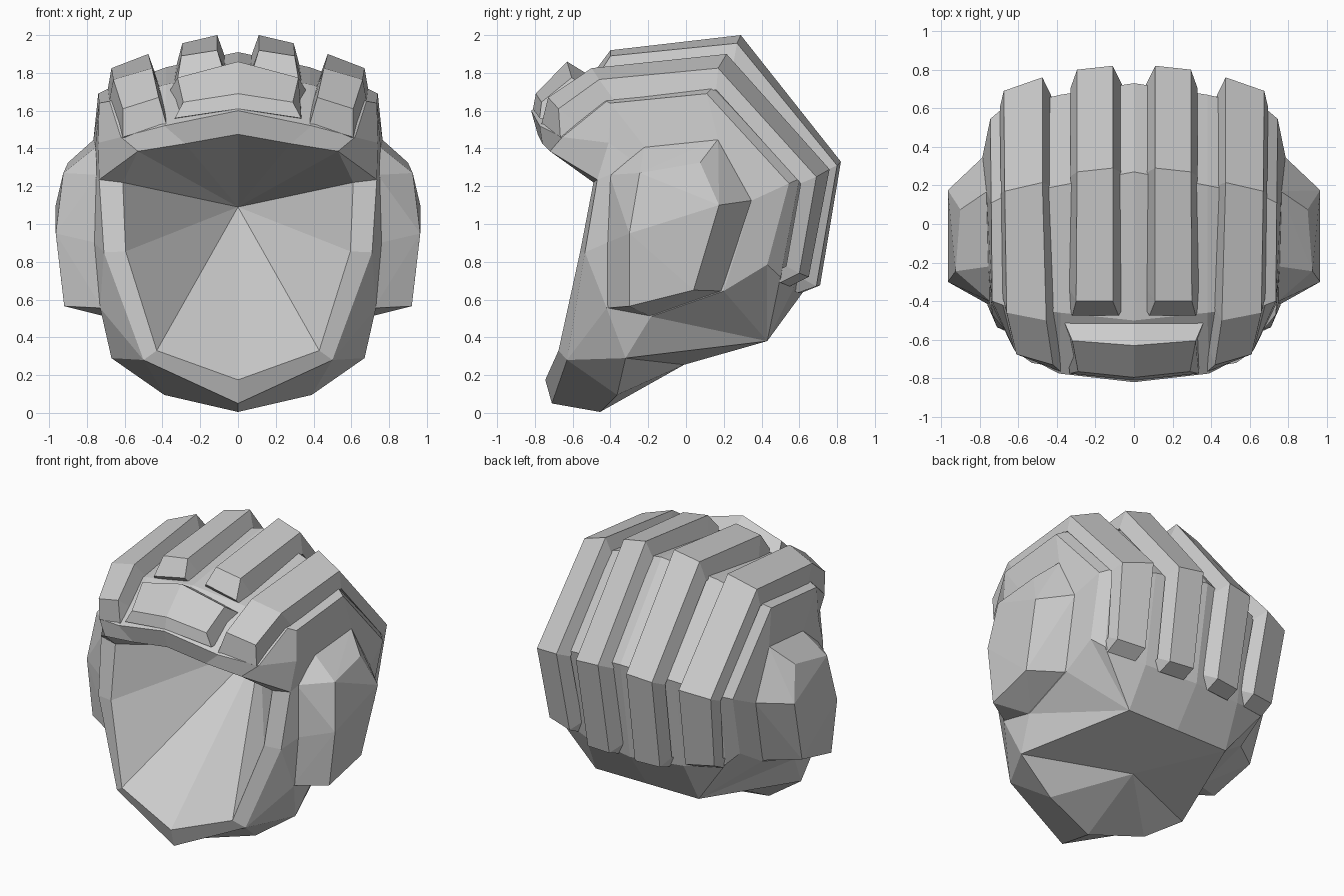
import bpy, bmesh
from mathutils import Vector

cube = bpy.data.objects.get("Cube")
if cube:
    bpy.data.objects.remove(cube, do_unlink=True)

grey = bpy.data.materials.new("plain grey")
grey.use_nodes = True
grey.diffuse_color = (0.6, 0.6, 0.6, 1)
grey.node_tree.nodes["Principled BSDF"].inputs["Base Color"].default_value = (0.6, 0.6, 0.6, 1)


def finish(name, bm):
    """Weld, orient and link one flat-shaded part."""
    bmesh.ops.remove_doubles(bm, verts=bm.verts, dist=0.0005)
    bmesh.ops.recalc_face_normals(bm, faces=bm.faces)
    mesh = bpy.data.meshes.new(name)
    bm.to_mesh(mesh)
    bm.free()
    mesh.materials.append(grey)
    obj = bpy.data.objects.new(name, mesh)
    bpy.context.collection.objects.link(obj)
    return obj


def build(name, points, faces, sides=(1, -1)):
    """Make a part from named points and faces, once for each side."""
    bm = bmesh.new()
    for side in sides:
        verts = {key: bm.verts.new((p[0] * side, p[1], p[2])) for key, p in points.items()}
        for face in faces:
            bm.faces.new([verts[key] for key in face])
    return finish(name, bm)


def columns(**named):
    """Name the points of each column: a0, a1, a2 ..."""
    return {key + str(i): p for key, col in named.items() for i, p in enumerate(col)}


def strip(first, second, count):
    """Quads between two neighbouring columns."""
    return [[first + str(i), second + str(i), second + str(i + 1), first + str(i + 1)]
            for i in range(count - 1)]


# Shell columns run over the head from brow to nape, from the middle outward
shell = columns(
    a=[(0, -.785, 1.475), (0, -.82, 1.6), (0, -.5, 1.8), (0, .27, 1.91), (0, .73, 1.33), (0, .62, .64)],
    b=[(.28, -.76, 1.425), (.39, -.775, 1.52), (.38, -.46, 1.74), (.38, .2, 1.83), (.38, .67, 1.29), (.38, .57, .66)],
    c=[(.53, -.72, 1.385), (.62, -.655, 1.46), (.68, -.42, 1.65), (.68, .14, 1.72), (.68, .6, 1.24), (.66, .5, .72)],
    d=[(.735, -.47, 1.235), (.74, -.41, 1.43), (.735, -.4, 1.64), (.74, .11, 1.69), (.745, .545, 1.215), (.72, .43, .785)],
    e=[(.75, -.405, 1.26), (.75, -.3, 1.35), (.755, -.22, 1.41), (.765, .17, 1.45), (.785, .35, 1.125), (.73, .2, .645)])

# Face opening, rim, jaw and underside
shell.update({
    "pit": (0, .25, 1.09),
    "in_temple": (.61, -.49, 1.22), "in_cheek": (.595, -.56, .855),
    "in_jaw": (.43, -.675, .33), "in_chin": (0, -.745, .175),
    "cheek": (.71, -.535, .85), "jaw": (.5, -.63, .28), "chin": (0, -.71, .05),
    "side_cheek": (.76, -.42, .9), "side_low": (.73, -.42, .555), "side_base": (.715, -.185, .51),
    "jaw_back": (.67, -.32, .29), "under_side": (.39, -.365, .095), "under_front": (0, -.455, .005),
    "nape_side": (.4, .43, .38), "nape": (0, .43, .38), "under": (0, -.01, .255)})

faces = [quad for pair in ("ab", "bc", "cd", "de") for quad in strip(*pair, 6)]

# Recessed face: a fan sinking to one deep point
opening = "a0 b0 c0 in_temple in_cheek in_jaw in_chin".split()
faces += [["pit", p, q] for p, q in zip(opening, opening[1:])]
# Underside: a fan around its middle
under = "nape nape_side jaw_back under_side under_front".split()
faces += [["under", p, q] for p, q in zip(under, under[1:])]

faces += [line.split() for line in (
    # rim of the opening
    "c0 d0 in_temple", "in_temple d0 cheek in_cheek", "in_cheek cheek jaw in_jaw", "in_jaw jaw chin in_chin",
    # cheek and jaw
    "d0 e0 side_cheek cheek", "cheek side_cheek side_low", "cheek side_low jaw",
    "jaw side_low jaw_back", "jaw jaw_back under_side", "jaw under_side under_front chin",
    "side_low side_base jaw_back",
    # nape
    "a5 b5 nape_side nape", "b5 c5 nape_side", "c5 d5 nape_side", "d5 e5 nape_side",
    "e5 side_base nape_side", "side_base jaw_back nape_side",
    # wall hidden behind the ear
    "e0 e1 e2 e3 side_cheek", "e3 e4 e5 side_cheek", "e5 side_base side_low side_cheek")]
build("helmet_shell", shell, faces)


# Raised ridges: top edges are given, the foot is sunk into the shell
def ridge(name, inner, outer, flare_in, flare_out, sides):
    heart = Vector((0, .1, 1))

    def foot(p, flare):
        q = heart.lerp(Vector(p), .86)
        return (p[0] + flare, q.y, q.z)

    points = columns(p=[foot(v, -flare_in) for v in inner], q=inner,
                     r=outer, s=[foot(v, flare_out) for v in outer])
    n = len(inner)
    quads = strip("p", "q", n) + strip("q", "r", n) + strip("r", "s", n) + strip("s", "p", n)
    quads += [[k + str(end) for k in "pqrs"] for end in (0, n - 1)]
    build(name, points, quads, sides)


for label, sides in (("left", (1,)), ("right", (-1,))):
    ridge(label + "_inner_ridge",
          [(.08, -.475, 1.82), (.11, -.4, 1.92), (.11, .29, 2), (.11, .82, 1.33), (.1, .71, .675), (.1, .61, .635)],
          [(.32, -.475, 1.77), (.3, -.4, 1.89), (.295, .27, 1.957), (.295, .8, 1.31), (.28, .69, .67), (.28, .59, .635)],
          .05, .035, sides)
    ridge(label + "_outer_ridge",
          [(.38, -.765, 1.53), (.42, -.73, 1.67), (.455, -.5, 1.825), (.475, .215, 1.9), (.475, .76, 1.29),
           (.45, .65, .72), (.45, .55, .67)],
          [(.61, -.665, 1.46), (.61, -.675, 1.61), (.66, -.46, 1.765), (.67, .17, 1.825), (.675, .69, 1.25),
           (.64, .6, .74), (.64, .5, .69)],
          .045, .02, sides)

# Bevelled plate on the brow
plate = columns(
    m=[(0, -.5, 1.78), (0, -.63, 1.86), (0, -.795, 1.69), (0, -.81, 1.61), (0, -.6, 1.6)],
    n=[(.365, -.5, 1.7), (.32, -.605, 1.775), (.29, -.765, 1.645), (.335, -.775, 1.56), (.34, -.58, 1.55)])
build("brow_plate", plate,
      strip("m", "n", 5) + [["m4", "n4", "n0", "m0"], ["n0", "n1", "n2", "n3", "n4"]])

# Ear covers: a faceted block wrapped around outer and base outlines
ear_outer = [(.925, -.245, 1.27), (.9, .075, 1.325), (.965, .175, 1.1), (.93, .04, .65),
             (.92, -.3, .565), (.965, -.3, .95)]
ear_base = [(.74, -.405, 1.26), (.75, -.22, 1.41), (.76, .17, 1.45), (.78, .35, 1.125),
            (.71, .2, .645), (.7, -.185, .51), (.72, -.42, .555), (.75, -.42, .9)]
for label, side in (("left", 1), ("right", -1)):
    bm = bmesh.new()
    for x, y, z in ear_outer + ear_base:
        bm.verts.new((x * side, y, z))
    bmesh.ops.convex_hull(bm, input=bm.verts)
    finish(label + "_ear_cover", bm)
